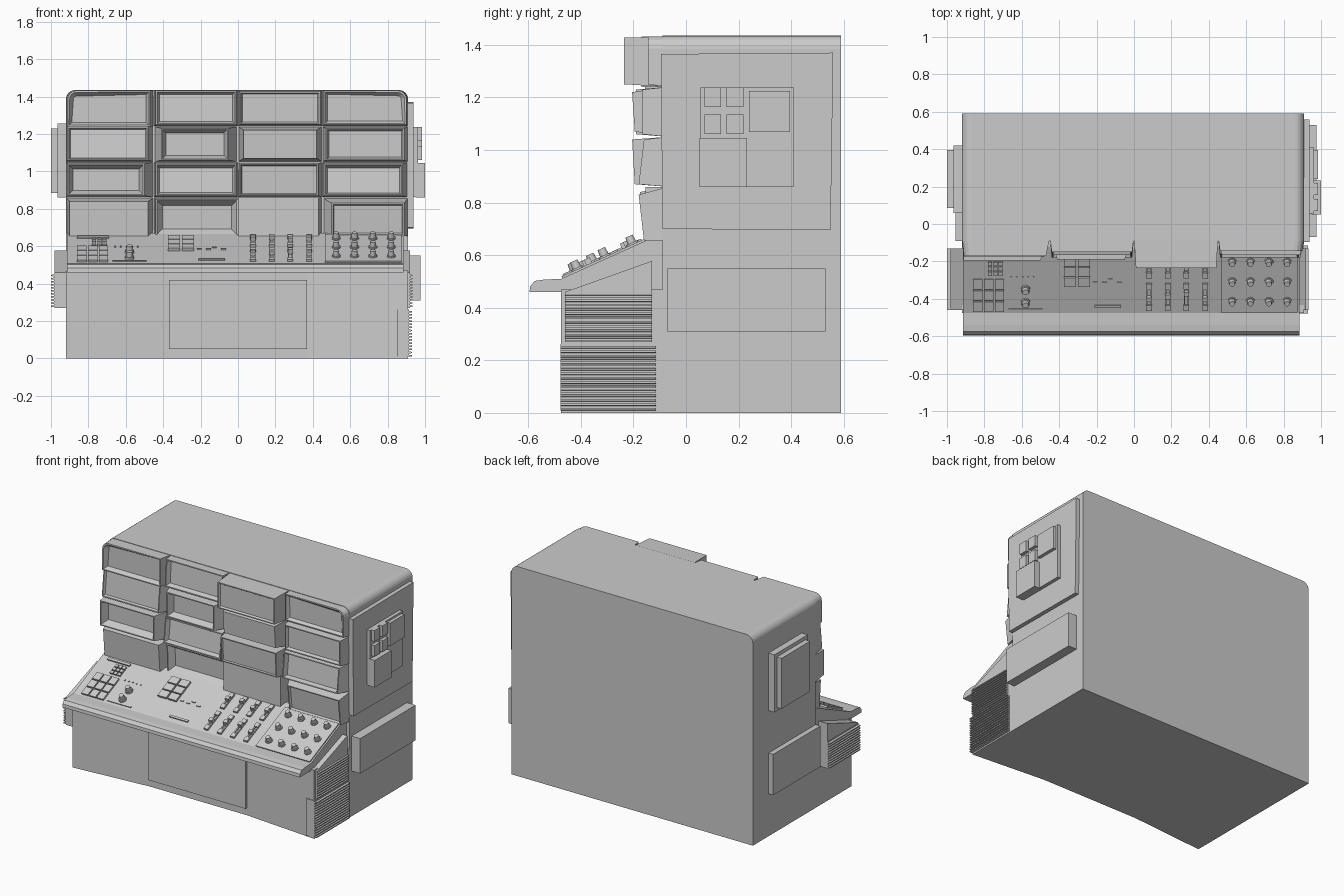
import bpy, bmesh, math
from mathutils import Matrix, Vector

if "Cube" in bpy.data.objects:
    bpy.data.objects.remove(bpy.data.objects["Cube"])

SLOPE = math.atan2(0.16, 0.355)
PANEL = Matrix.Translation((0, -0.475, 0.51)) @ Matrix.Rotation(SLOPE, 4, 'X')


def finish(name, bm, matrix=None):
    if matrix:
        bm.transform(matrix)
    bmesh.ops.recalc_face_normals(bm, faces=bm.faces)
    me = bpy.data.meshes.new(name)
    bm.to_mesh(me)
    bm.free()
    ob = bpy.data.objects.new(name, me)
    bpy.context.collection.objects.link(ob)
    return ob


def prism(name, pts, axis, a, b, matrix=None):
    """Extrude a 2D outline along an axis; the outline uses the other two axes in order."""
    bm = bmesh.new()

    def co(p, t):
        c = list(p)
        c.insert('xyz'.index(axis), t)
        return c
    lo = [bm.verts.new(co(p, a)) for p in pts]
    hi = [bm.verts.new(co(p, b)) for p in pts]
    bm.faces.new(lo)
    bm.faces.new(hi[::-1])
    n = len(pts)
    for i in range(n):
        bm.faces.new((lo[i], hi[i], hi[(i + 1) % n], lo[(i + 1) % n]))
    return finish(name, bm, matrix)


def box(name, x0, x1, y0, y1, z0, z1, matrix=None):
    return prism(name, [(x0, y0), (x1, y0), (x1, y1), (x0, y1)], 'z', z0, z1, matrix)


def pbox(name, x0, x1, y0, y1, h, base=-0.005):
    """Box on the sloped control panel; y is measured in the top view."""
    c = math.cos(SLOPE)
    return box(name, x0, x1, (y0 + 0.475) / c, (y1 + 0.475) / c, base, h, PANEL)


def knob(name, x, y, r, h):
    bm = bmesh.new()
    v = (y + 0.475) / math.cos(SLOPE)
    for r1, r2, z0, z1 in ((r, r * 0.95, -0.004, h * 0.35), (r * 0.7, r * 0.6, h * 0.35, h)):
        bmesh.ops.create_cone(bm, cap_ends=True, segments=14, radius1=r1, radius2=r2, depth=z1 - z0,
                              matrix=Matrix.Translation((x, v, (z0 + z1) / 2)))
    return finish(name, bm, PANEL)


def monitor(name, x0, x1, z0, z1, y, m, bezel, recess, lean=0.0, corner=0):
    """Tapered screen housing: m = left, right, bottom, top margins of the front face."""
    bm = bmesh.new()
    yb = -0.07
    back = [bm.verts.new((x, yb, z)) for x, z in ((x0, z0), (x1, z0), (x1, z1), (x0, z1))]
    l, r, b, t = m
    front = [bm.verts.new(c) for c in ((x0 + l, y + lean, z0 + b), (x1 - r, y + lean, z0 + b),
                                       (x1 - r, y, z1 - t), (x0 + l, y, z1 - t))]
    bm.faces.new(back[::-1])
    face = bm.faces.new(front)
    sides = [bm.faces.new((back[i], back[(i + 1) % 4], front[(i + 1) % 4], front[i])) for i in range(4)]
    bmesh.ops.recalc_face_normals(bm, faces=bm.faces)
    if corner:
        i = 2 if corner > 0 else 3
        e = bm.edges.get((back[i], front[i]))
        bmesh.ops.bevel(bm, geom=[e], offset=0.045, segments=4, profile=0.5, affect='EDGES')
    if bezel:
        face = min(bm.faces, key=lambda f: f.calc_center_median().y)
        bmesh.ops.inset_individual(bm, faces=[face], thickness=0.01, depth=0)
        bmesh.ops.inset_individual(bm, faces=[face], thickness=bezel, depth=-recess)
    return finish(name, bm)


# main cabinet with rounded top shoulders
r = 0.05
arc = [(math.cos(a * math.pi / 12) * r, math.sin(a * math.pi / 12) * r) for a in range(7)]
outline = [(-0.92, 0), (0.91, 0)] + [(0.86 + x, 1.385 + z) for x, z in arc] + \
          [(-0.87 - x, 1.385 + z) for x, z in arc[::-1]]
prism('cabinet', outline, 'y', -0.09, 0.59)

# base with slightly hollow front, and its access panel
prism('base_front', [(-0.92, -0.475), (-0.37, -0.43), (0.37, -0.43), (0.91, -0.475),
                     (0.91, -0.05), (-0.92, -0.05)], 'z', 0, 0.47)
box('access_panel', -0.37, 0.37, -0.445, -0.40, 0.05, 0.42)

# sloped desk with overhanging ledge
prism('control_desk', [(-0.475, 0.46), (-0.595, 0.46), (-0.593, 0.482), (-0.575, 0.502), (-0.54, 0.507),
                       (-0.475, 0.51), (-0.12, 0.67), (-0.05, 0.67), (-0.05, 0.46)], 'x', -0.915, 0.885)

# screen wall: front y, margins (l, r, b, t), bezel, recess, lean
xs = [-0.92, -0.45, 0.0, 0.45, 0.91]
zs = [0.655, 0.86, 1.05, 1.24, 1.432]
cells = [
    [(-0.175, (.02, .03, .0, .02), 0, 0, .015), (-0.145, (.01, .0, .0, .01), .04, .04, .01),
     (-0.155, (.0, .02, .0, .0), 0, 0, 0), (-0.18, (.05, .02, .0, .03), .01, .012, .02)],
    [(-0.195, (.01, .05, .01, .01), .03, .05, 0), (-0.16, (.01, .01, .01, .01), .018, .03, -.02),
     (-0.205, (.01, .02, .01, .01), .006, .008, .01), (-0.16, (.01, .03, .01, .01), .015, .03, -.02)],
    [(-0.155, (.01, .03, .01, .0), .01, .015, -.02), (-0.19, (.04, .05, .01, .01), .025, .045, 0),
     (-0.205, (.03, .03, .02, .02), 0, 0, .01), (-0.165, (.02, .02, .01, .01), .012, .02, 0)],
    [(-0.17, (.01, .02, .0, .0), .02, .03, 0), (-0.15, (.01, .01, .01, .0), .018, .03, -.015),
     (-0.235, (.01, .01, .01, .005), .01, .012, 0), (-0.145, (.01, .01, .01, .0), .018, .02, 0)],
]
for j, row in enumerate(cells):
    for i, (y, m, bezel, rec, lean) in enumerate(row):
        corner = {0: -1, 3: 1}.get(i, 0) if j == 3 else 0
        monitor(f'monitor_{j + 1}_{i + 1}', xs[i], xs[i + 1], zs[j], zs[j + 1], y, m, bezel, rec, lean, corner)

# left keypads, readout, knobs and slot
for i in range(3):
    for j in range(3):
        pbox(f'large_key_{i}{j}', -0.86 + i * .058, -0.81 + i * .058, -0.465 + j * .06, -0.413 + j * .06, 0.012)
        pbox(f'small_key_{i}{j}', -0.78 + i * .028, -0.758 + i * .028, -0.272 + j * .026, -0.252 + j * .026, 0.012)
pbox('readout_strip', -0.86, -0.69, -0.185, -0.17, 0.01)
pbox('left_slot_cover', -0.67, -0.49, -0.46, -0.452, 0.006)
for j, y in enumerate((-0.35, -0.42)):
    knob(f'left_knob_{j}', -0.58, y, 0.026, 0.04)
for i in range(5):
    pbox(f'left_indicator_{i}', -0.66 + i * .03, -0.652 + i * .03, -0.29, -0.282, 0.006)

# middle keys and small details
for i in range(2):
    for j in range(3):
        pbox(f'middle_key_{i}{j}', -0.375 + i * .075, -0.31 + i * .075, -0.33 + j * .055, -0.282 + j * .055, 0.015)
pbox('middle_slot_cover', -0.21, -0.07, -0.445, -0.432, 0.008)
for i, (x, y) in enumerate(((-0.22, -0.315), (-0.17, -0.318), (-0.14, -0.30), (-0.09, -0.318))):
    pbox(f'middle_indicator_{i}', x, x + 0.025, y, y + 0.008, 0.006)

# slider bank: framed tracks with handles
for i in range(4):
    for j, (y0, y1) in enumerate(((-0.46, -0.315), (-0.285, -0.165))):
        x, n = 0.08 + i * 0.1, f'{i}{j}'
        for s in (-1, 1):
            pbox(f'slider_rail_{n}_{s}', x + s * .01 - .004, x + s * .01 + .004, y0, y1, 0.008)
            e = y0 if s < 0 else y1 - 0.03
            pbox(f'slider_end_{n}_{s}', x - .015, x + .015, e, e + 0.03, 0.014)
        h = y0 + (y1 - y0) * (0.38 + 0.1 * ((i + j) % 3))
        pbox(f'slider_handle_{n}', x - .014, x + .014, h, h + 0.022, 0.03)

# knob bank on a raised plate
pbox('knob_plate', 0.465, 0.875, -0.47, -0.15, 0.008)
for i in range(4):
    for j in range(3):
        knob(f'knob_{i}{j}', 0.525 + i * 0.098, -0.41 + j * 0.105, 0.025, 0.042)


# ribbed side vents
def ribs(name, x_in, x_out, tooth, y0, y1, z0, z1, n):
    s, h = math.copysign(1, x_out), (z1 - z0) / n
    pts = [(x_in, z1), (x_in, z0)]
    for k in range(n):
        pts += [(x_out - s * tooth, z0 + k * h), (x_out, z0 + k * h + 0.001), (x_out, z0 + (k + .5) * h),
                (x_out - s * tooth, z0 + (k + .5) * h + 0.001)]
    pts.append((x_out - s * tooth, z1))
    prism(name, pts, 'y', y0, y1)


wedge = [(-0.46, 0.27), (-0.46, 0.46), (-0.13, 0.578), (-0.13, 0.27)]
prism('side_wedge_left', wedge, 'x', -0.982, -0.85)
prism('side_wedge_right', wedge, 'x', 0.85, 0.92)
ribs('vent_left', -0.9, -1.0, 0.016, -0.46, -0.13, 0.275, 0.455, 11)
ribs('vent_right_upper', 0.85, 0.932, 0.012, -0.46, -0.13, 0.275, 0.455, 11)
ribs('vent_right_lower', 0.85, 0.93, 0.015, -0.478, -0.115, 0.01, 0.262, 15)

# right side panels and buttons
box('right_lower_box', 0.88, 0.975, -0.07, 0.53, 0.31, 0.55)
prism('right_upper_plate', [(-0.09, 0.70), (0.55, 0.695), (0.56, 1.37), (-0.095, 1.365)], 'x', 0.88, 0.938)
box('right_button_plate', 0.92, 0.962, 0.055, 0.41, 0.862, 1.238)
for i, y in enumerate((0.07, 0.155)):
    for j, z in enumerate((1.06, 1.163)):
        box(f'side_button_{i}{j}', 0.95, 0.985, y, y + 0.063, z, z + 0.075)
box('side_button_wide', 0.95, 0.985, 0.24, 0.395, 1.068, 1.225)
box('side_button_low', 0.95, 1.0, 0.052, 0.232, 0.86, 1.045)

# left side panels
box('left_lower_box', -0.955, -0.88, -0.09, 0.42, 0.29, 0.57)
box('left_upper_plate', -0.965, -0.88, 0.06, 0.42, 0.86, 1.255)
box('left_upper_cover', -1.0, -0.93, 0.085, 0.395, 0.885, 1.23)
